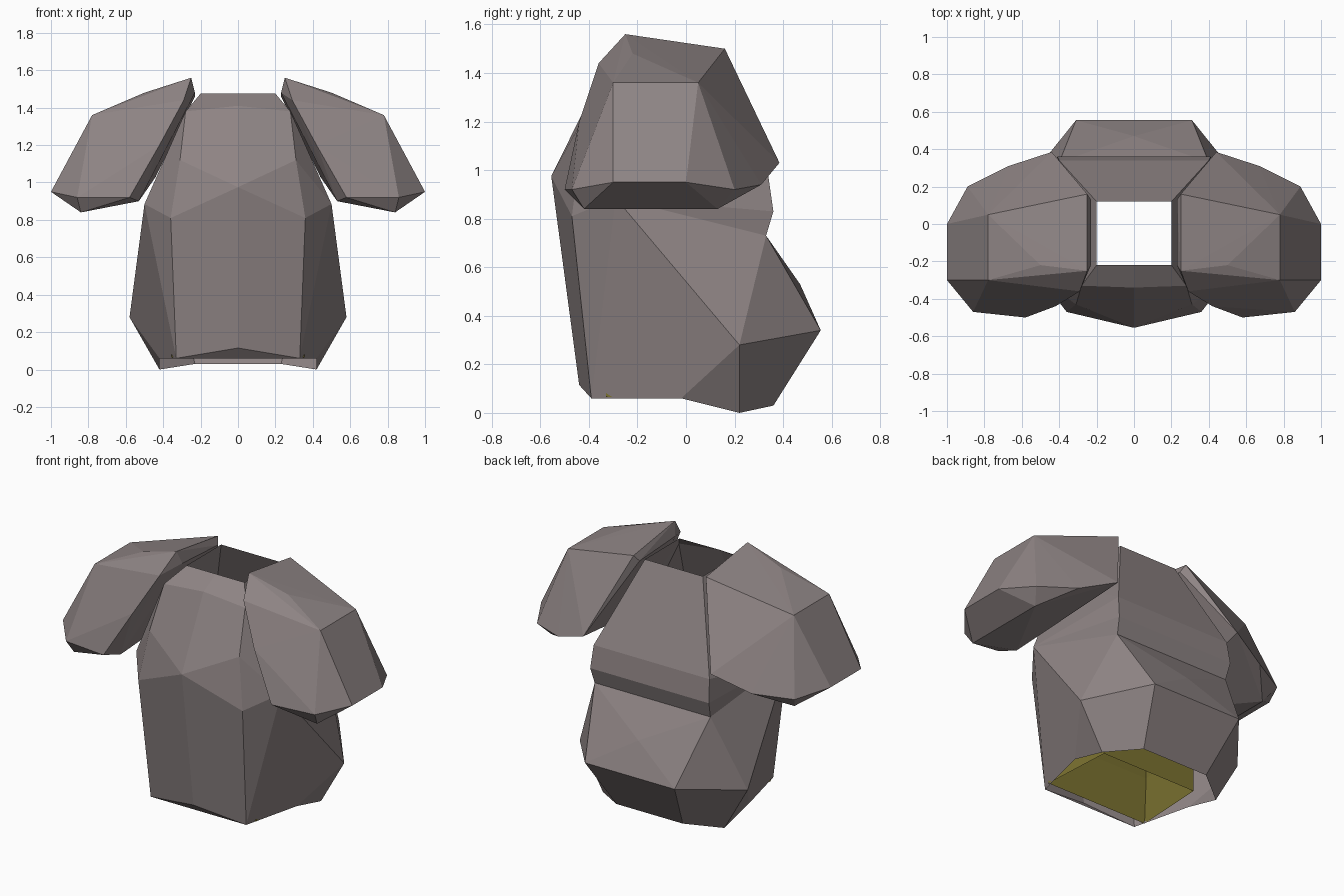
import bpy, bmesh

if "Cube" in bpy.data.objects:
    bpy.data.objects.remove(bpy.data.objects["Cube"])


def finish(name, bm, mirror=True):
    bmesh.ops.recalc_face_normals(bm, faces=bm.faces)
    me = bpy.data.meshes.new(name)
    bm.to_mesh(me)
    bm.free()
    ob = bpy.data.objects.new(name, me)
    bpy.context.collection.objects.link(ob)
    if mirror:
        m = ob.modifiers.new("Mirror", 'MIRROR')
        m.use_clip = True
    return ob


def panel_shell(name, points, faces):
    """Half shell from named points; each face is a string of point names."""
    bm = bmesh.new()
    v = {k: bm.verts.new(co) for k, co in points.items()}
    for f in faces:
        bm.faces.new([v[k] for k in f.split()])
    return finish(name, bm)


def hull(name, points):
    bm = bmesh.new()
    for p in points:
        bm.verts.new(p)
    res = bmesh.ops.convex_hull(bm, input=bm.verts[:])
    junk = {g for g in res["geom_interior"] + res["geom_unused"]
            if isinstance(g, bmesh.types.BMVert)}
    bmesh.ops.delete(bm, geom=list(junk), context='VERTS')
    return finish(name, bm)


# Torso shell, open at neck and waist: corner points, then centre-line points
corners = dict(
    hem=(.33, -.39, .06), belly=(.36, -.47, .81), chest=(.31, -.43, 1.12),
    collar=(.28, -.33, 1.38), neck=(.2, -.22, 1.475), nape=(.2, .12, 1.475),
    rib=(.5, -.29, .885), blade=(.4, .34, .97), ledge=(.41, .36, .83),
    waist=(.4, .33, .73), hip=(.58, .22, .28), seat=(.31, .555, .34),
    tail=(.23, .36, .03), side=(.42, -.02, .06), low=(.42, .22, 0))
centre = dict(
    hem0=(0, -.44, .115), belly0=(0, -.555, .975), collar0=(0, -.34, 1.41),
    neck0=(0, -.22, 1.475), nape0=(0, .12, 1.475), blade0=(0, .34, .97),
    ledge0=(0, .36, .83), waist0=(0, .33, .73), bulge0=(0, .47, .53),
    seat0=(0, .555, .34), tail0=(0, .36, .03), under0=(0, -.39, .06))
panel_shell("torso", corners | centre, [
    # front
    "under0 hem hem0", "hem0 hem belly belly0", "belly0 belly chest",
    "belly0 chest collar collar0", "collar0 collar neck neck0",
    # side
    "hem rib belly", "hem side hip rib", "side low hip", "rib hip waist",
    "belly rib chest", "chest rib collar", "rib blade collar",
    "collar blade nape neck", "rib ledge blade", "rib waist ledge",
    # back
    "nape0 nape blade blade0", "blade0 blade ledge ledge0",
    "ledge0 ledge waist waist0", "waist0 waist bulge0",
    "waist seat bulge0", "bulge0 seat seat0", "hip seat waist",
    "hip low tail seat", "seat0 seat tail tail0"])

# Shoulder pads
hull("shoulder_pads", [
    (.25, -.25, 1.56), (.25, .16, 1.5), (.5, -.22, 1.48),       # crown
    (.78, -.3, 1.36), (.78, .05, 1.36), (1, 0, .95), (1, -.3, .95),
    (.29, -.36, 1.44), (.42, -.44, 1.2),                        # front edge
    (.58, -.5, .92), (.86, -.47, .92),
    (.44, .385, 1.03), (.67, .31, .94), (.89, .2, .92),         # back edge
    (.84, .13, .84), (.84, -.42, .84), (.53, -.4, .9),          # underside
    (.23, -.22, 1.48), (.23, .13, 1.46)])                       # inner edge

# Inner waist lining: open four-sided tube
bm = bmesh.new()
rings = [[bm.verts.new((x, y, z)) for x, y in
          ((-a, f), (a, f), (b, r), (-b, r))]
         for a, f, b, r, z in ((.355, -.33, .33, .13, .065),
                               (.35, -.31, .32, .14, .35),
                               (.3, -.26, .3, .15, .5))]
for lo, hi in zip(rings, rings[1:]):
    for i in range(4):
        j = (i + 1) % 4
        bm.faces.new((lo[i], lo[j], hi[j], hi[i]))
lining = finish("waist_lining", bm, mirror=False)
olive = bpy.data.materials.new("olive")
olive.diffuse_color = (.2, .17, .03, 1)
olive.use_nodes = True
olive.node_tree.nodes["Principled BSDF"].inputs["Base Color"].default_value = olive.diffuse_color
lining.data.materials.append(olive)

# Warm grey stone on the other parts
stone = bpy.data.materials.new("warm_grey")
stone.diffuse_color = (.27, .23, .23, 1)
stone.use_nodes = True
stone.node_tree.nodes["Principled BSDF"].inputs["Base Color"].default_value = stone.diffuse_color
for n in ("torso", "shoulder_pads"):
    bpy.data.objects[n].data.materials.append(stone)
